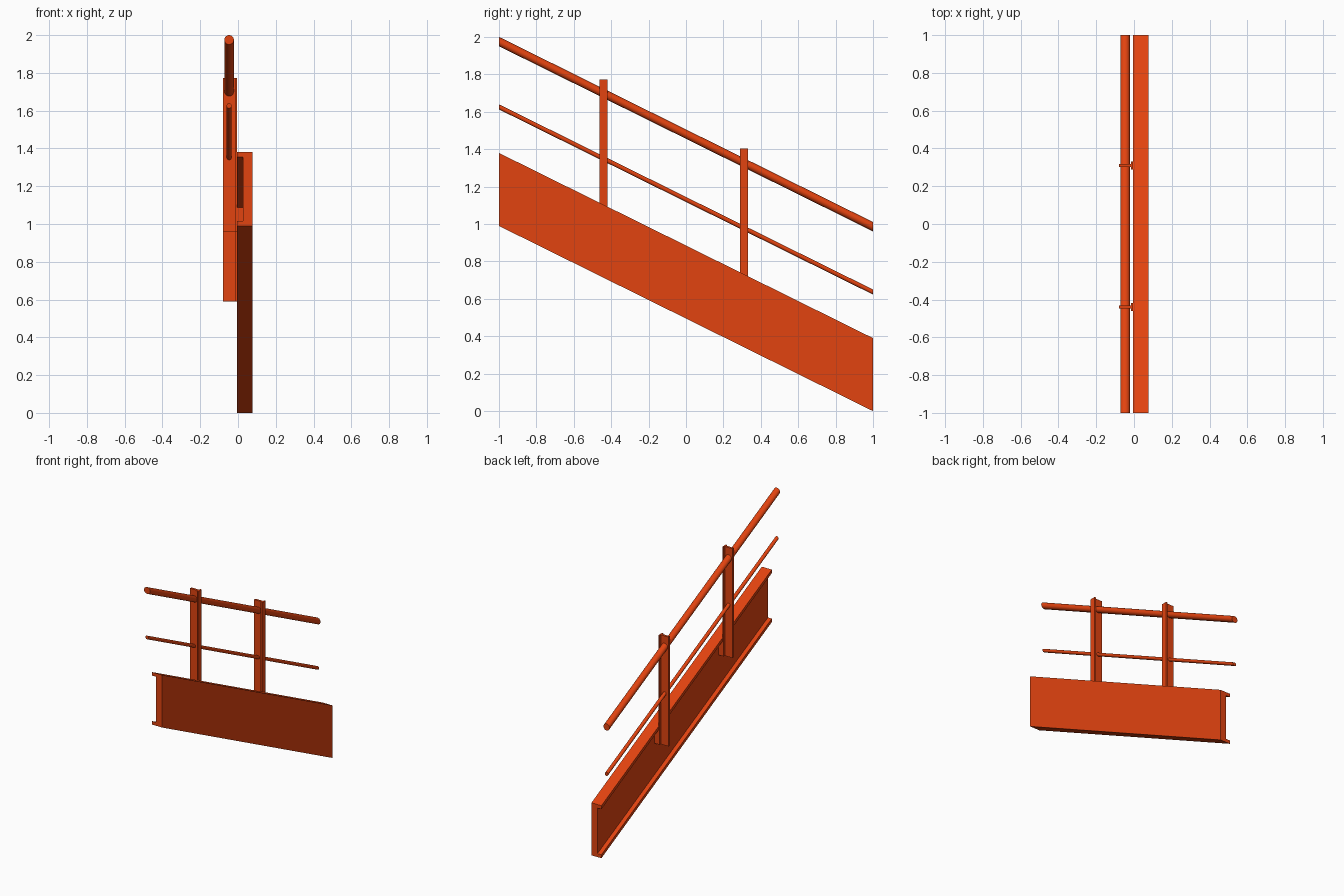
import bpy, bmesh, math
from mathutils import Vector

cube = bpy.data.objects.get("Cube")
if cube:
    bpy.data.objects.remove(cube, do_unlink=True)

COLOR = (0.76, 0.056, 0.005, 1)
paint = bpy.data.materials.new("orange red paint")
paint.use_nodes = True
paint.diffuse_color = COLOR
paint.node_tree.nodes["Principled BSDF"].inputs["Base Color"].default_value = COLOR

FALL = Vector((0, 2, -0.99))  # run of the stair slope from front to back


def extrude(name, outline, travel, smooth=False):
    """Sweep a closed outline along a straight vector."""
    bm = bmesh.new()
    face = bm.faces.new([bm.verts.new(p) for p in outline])
    swept = bmesh.ops.extrude_face_region(bm, geom=[face], use_keep_orig=True)
    verts = [v for v in swept["geom"] if isinstance(v, bmesh.types.BMVert)]
    bmesh.ops.translate(bm, vec=travel, verts=verts)
    bmesh.ops.recalc_face_normals(bm, faces=bm.faces)
    mesh = bpy.data.meshes.new(name)
    bm.to_mesh(mesh)
    bm.free()
    mesh.materials.append(paint)
    obj = bpy.data.objects.new(name, mesh)
    bpy.context.collection.objects.link(obj)
    if smooth:
        bpy.ops.object.select_all(action="DESELECT")
        obj.select_set(True)
        bpy.context.view_layer.objects.active = obj
        bpy.ops.object.shade_smooth_by_angle(angle=math.radians(40))
    return obj


# Sloping channel beam, open towards the posts
inner, web, outer = -0.005, 0.027, 0.077
low, high, flange = 0.99, 1.38, 0.026
channel = [(outer, low), (outer, high), (inner, high), (inner, high - flange),
           (web, high - flange), (web, low + flange), (inner, low + flange), (inner, low)]
extrude("stringer_channel", [(x, -1, z) for x, z in channel], FALL)


# Round rails with plumb-cut ends
def rail(name, z, radius):
    ring = [math.tau * i / 24 for i in range(24)]
    extrude(name, [(-0.047 + radius * math.cos(a), -1, z + radius * math.sin(a))
                   for a in ring], FALL, smooth=True)


rail("handrail", 1.975, 0.025)
rail("middle_rail", 1.626, 0.0135)

# T-section posts, each with a spacer block inside the channel
for name, y, bottom in (("front", -0.44, 0.96), ("back", 0.31, 0.59)):
    tip, neck, stem, half = -0.079, -0.016, 0.008, 0.021
    tee = [(tip, -stem), (neck, -stem), (neck, -half), (inner, -half),
           (inner, half), (neck, half), (neck, stem), (tip, stem)]
    extrude(name + "_post", [(x, y + d, bottom) for x, d in tee], Vector((0, 0, 0.812)))
    block = [(inner, -half), (web, -half), (web, half), (inner, half)]
    extrude(name + "_spacer", [(x, y + d, bottom) for x, d in block], Vector((0, 0, 0.13)))
